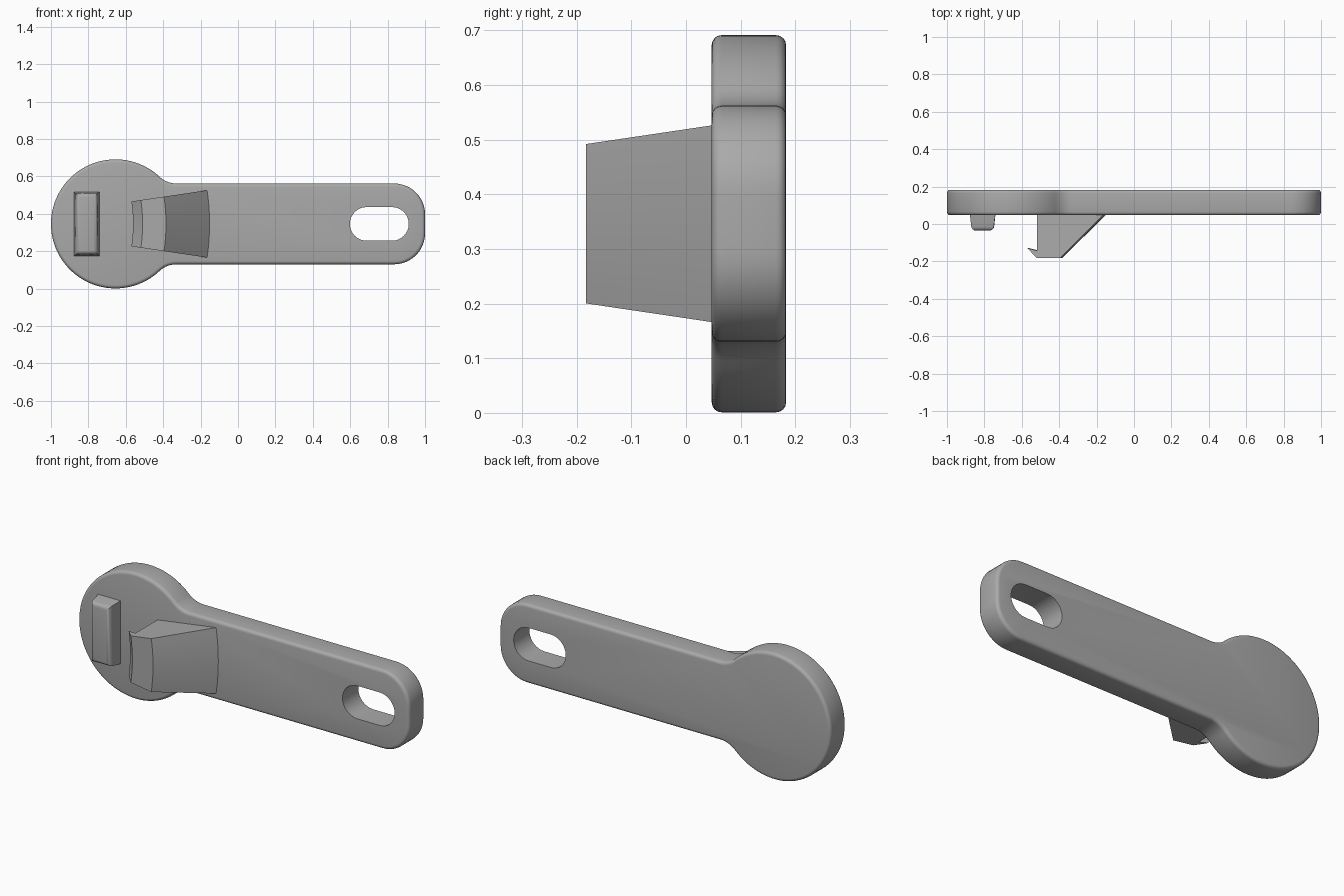
import bpy, bmesh
from math import sin, cos, pi, atan2, radians
from mathutils import Vector

cube = bpy.data.objects.get("Cube")
if cube:
    bpy.data.objects.remove(cube, do_unlink=True)

grey = bpy.data.materials.new("grey plastic")
grey.use_nodes = True
colour = (0.4, 0.4, 0.4, 1)
grey.diffuse_color = colour
grey.node_tree.nodes["Principled BSDF"].inputs["Base Color"].default_value = colour

MID = 0.346               # height of the long axis
FRONT, BACK = 0.047, 0.183


def arc(cx, cz, r, a0, a1, n):
    return [(cx + r * cos(a0 + (a1 - a0) * i / n),
             cz + r * sin(a0 + (a1 - a0) * i / n)) for i in range(n + 1)]


def finish(name, bm):
    bmesh.ops.remove_doubles(bm, verts=bm.verts, dist=1e-5)
    bmesh.ops.recalc_face_normals(bm, faces=bm.faces)
    mesh = bpy.data.meshes.new(name)
    bm.to_mesh(mesh)
    bm.free()
    mesh.materials.append(grey)
    obj = bpy.data.objects.new(name, mesh)
    bpy.context.collection.objects.link(obj)
    return obj


def select(obj):
    bpy.ops.object.select_all(action='DESELECT')
    obj.select_set(True)
    bpy.context.view_layer.objects.active = obj


def smooth(obj):
    select(obj)
    bpy.ops.object.shade_smooth_by_angle(angle=radians(32))


def prism(name, outline, y0, y1):
    bm = bmesh.new()
    face = bm.faces.new([bm.verts.new((x, y0, MID + z)) for x, z in outline])
    new = bmesh.ops.extrude_face_region(bm, geom=[face])["geom"]
    bmesh.ops.translate(bm, vec=(0, y1 - y0, 0),
                        verts=[v for v in new if isinstance(v, bmesh.types.BMVert)])
    return finish(name, bm)


# Lever plate: round head, filleted neck, arm with rounded end
head_x, head_r, half, neck_x, neck_r, end_r = -0.655, 0.345, 0.216, -0.33, 0.129, 0.165
join = atan2(half + neck_r, neck_x - head_x)
upper = arc(1 - end_r, half - end_r, end_r, 0, pi / 2, 12)
upper += arc(neck_x, half + neck_r, neck_r, -pi / 2, join - pi, 10)
upper += arc(head_x, 0, head_r, join, pi, 36)[1:]
lower = [(x, -z) for x, z in reversed(upper[:-1])]
plate = prism("lever_plate", upper + lower, FRONT, BACK)
bevel = plate.modifiers.new("rim", 'BEVEL')
bevel.width, bevel.segments, bevel.limit_method = 0.018, 4, 'ANGLE'
bevel.angle_limit = radians(45)

# Slot through the end of the arm
slot = arc(0.823, 0, 0.09, -pi / 2, pi / 2, 16) + arc(0.688, 0, 0.09, pi / 2, 3 * pi / 2, 16)
cutter = prism("slot_cutter", slot, FRONT - 0.1, BACK + 0.1)
cutter.hide_render = True
cut = plate.modifiers.new("slot", 'BOOLEAN')
cut.operation, cut.solver, cut.object = 'DIFFERENCE', 'EXACT', cutter
select(plate)
for modifier in ("rim", "slot"):
    bpy.ops.object.modifier_apply(modifier=modifier)
bpy.data.objects.remove(cutter, do_unlink=True)
smooth(plate)

# Hooked catch: a profile swept through a small arc about a distant axis
axis_x, spread, steps = -1.38, 0.147, 10
profile = [(0.87, FRONT + 0.01), (0.87, -0.142), (0.819, -0.129), (0.87, -0.183),
           (0.995, -0.183), (1.228, FRONT), (1.228, FRONT + 0.01)]
bm = bmesh.new()
rings = []
for i in range(steps + 1):
    a = spread * (2 * i / steps - 1)
    rings.append([bm.verts.new((axis_x + r * cos(a), y, MID + r * sin(a))) for r, y in profile])
for a, b in zip(rings, rings[1:]):
    for j in range(len(profile)):
        k = (j + 1) % len(profile)
        bm.faces.new((a[j], a[k], b[k], b[j]))
bm.faces.new(rings[0])
bm.faces.new(rings[-1])
smooth(finish("hooked_catch", bm))

# Tapered stop peg with a rounded front
bm = bmesh.new()
bmesh.ops.create_cube(bm, size=2)
for v in bm.verts:
    s = Vector(v.co)
    taper = 0.01 if s.y < 0 else 0
    v.co = (-0.809 + s.x * (0.069 - taper),
            -0.035 if s.y < 0 else FRONT + 0.01,
            MID + s.z * (0.173 - taper))
front_edges = [e for e in bm.edges if all(v.co.y < 0 for v in e.verts)]
bmesh.ops.bevel(bm, geom=front_edges, offset=0.022, segments=4, profile=0.5, affect='EDGES')
smooth(finish("stop_peg", bm))
